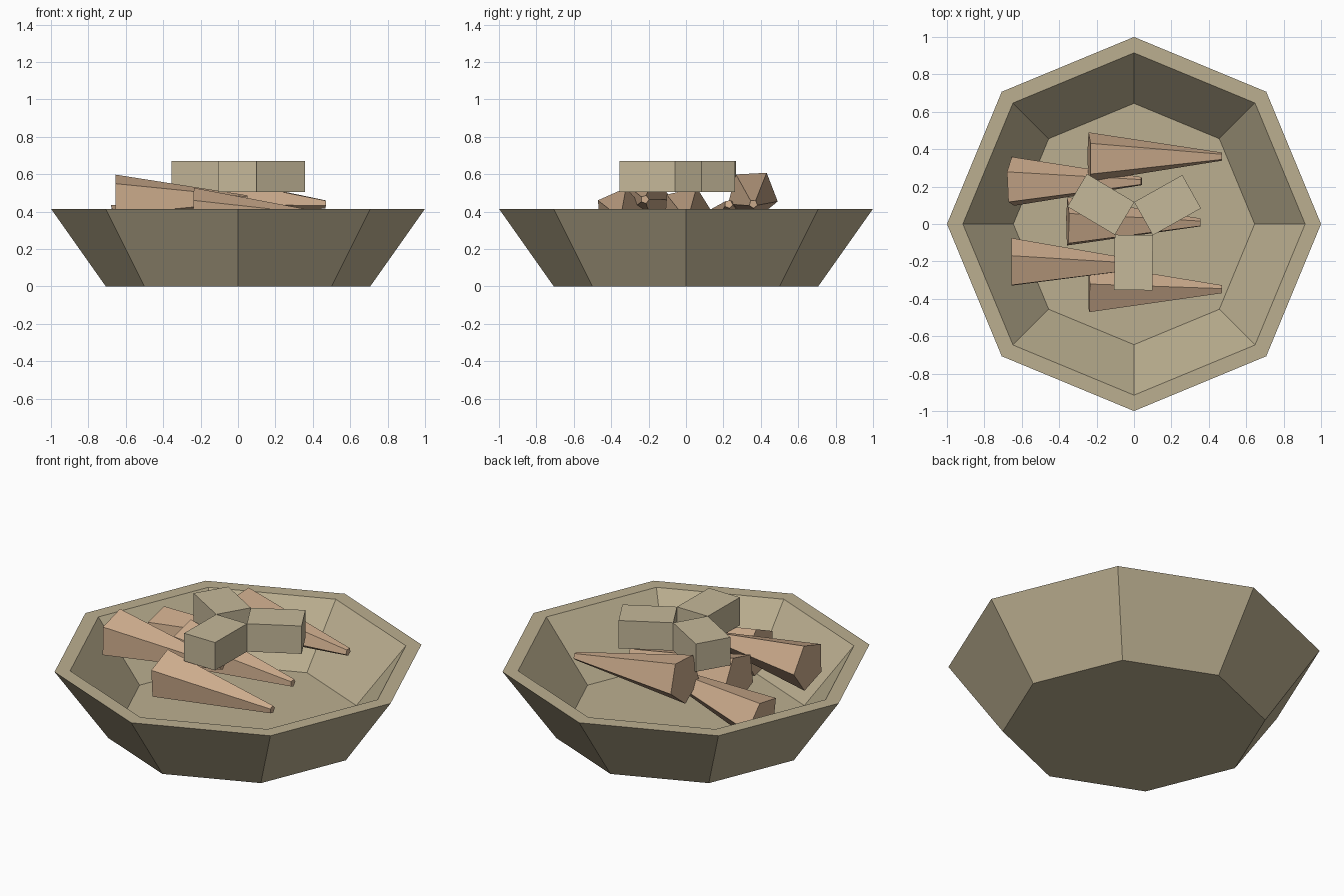
import bpy, bmesh
from math import cos, sin, pi, radians
from mathutils import Vector, Matrix

if "Cube" in bpy.data.objects:
    bpy.data.objects.remove(bpy.data.objects["Cube"])


def material(name, rgb):
    m = bpy.data.materials.new(name)
    m.diffuse_color = (*rgb, 1)
    m.use_nodes = True
    m.node_tree.nodes["Principled BSDF"].inputs["Base Color"].default_value = m.diffuse_color
    return m


def finish(name, bm, mat):
    bmesh.ops.recalc_face_normals(bm, faces=bm.faces)
    me = bpy.data.meshes.new(name)
    bm.to_mesh(me)
    bm.free()
    me.materials.append(mat)
    ob = bpy.data.objects.new(name, me)
    bpy.context.collection.objects.link(ob)
    return ob


def loft(bm, rings):
    # bridge consecutive rings and cap both ends
    vs = [[bm.verts.new(p) for p in r] for r in rings]
    n = len(vs[0])
    for a, b in zip(vs, vs[1:]):
        for i in range(n):
            j = (i + 1) % n
            bm.faces.new((a[i], a[j], b[j], b[i]))
    bm.faces.new(vs[0])
    bm.faces.new(vs[-1])


bowl_mat = material("bowl_clay", (0.50, 0.43, 0.28))
root_mat = material("root_orange", (0.62, 0.42, 0.27))
cube_mat = material("chunk_cream", (0.56, 0.48, 0.32))

# octagonal bowl: outside wall, rim, inside wall, floor
bm = bmesh.new()
profile = [(0.707, 0), (1.0, 0.415), (0.915, 0.415), (0.645, 0.083)]
loft(bm, [[(r * cos(k * pi / 4), r * sin(k * pi / 4), z) for k in range(8)]
          for r, z in profile])
finish("bowl", bm, bowl_mat)

# five-sided tapered roots: base centre, tip centre, roll in degrees
roots = [
    ((-0.24, 0.355, 0.49), (0.47, 0.36, 0.44), 57),
    ((-0.24, -0.35, 0.39), (0.47, -0.35, 0.37), 78),
    ((-0.655, -0.215, 0.465), (0.05, -0.22, 0.465), 71),
    ((-0.655, 0.22, 0.31), (0.04, 0.228, 0.44), 65),
    ((-0.355, 0.004, 0.40), (0.355, 0.007, 0.36), 68),
]
for i, (base, tip, roll) in enumerate(roots):
    base, tip = Vector(base), Vector(tip)
    axis = (tip - base).normalized()
    side = Vector((0, 0, 1)).cross(axis).normalized()
    up = axis.cross(side)
    bm = bmesh.new()
    loft(bm, [[c + r * (side * cos(a) + up * sin(a))
               for a in (radians(roll + 72 * k) for k in range(5))]
              for c, r in ((base, 0.14), (tip, 0.023))])
    finish(f"root_{i + 1}", bm, root_mat)

# three chunks fanned around the centre
for i in range(3):
    bm = bmesh.new()
    bmesh.ops.create_cube(bm, size=1)
    bm.transform(Matrix.Rotation(radians(29.3 + 120 * i), 4, 'Z')
                 @ Matrix.Translation((0.206, 0, 0.587))
                 @ Matrix.Diagonal((0.295, 0.204, 0.165, 1)))
    finish(f"chunk_{i + 1}", bm, cube_mat)
